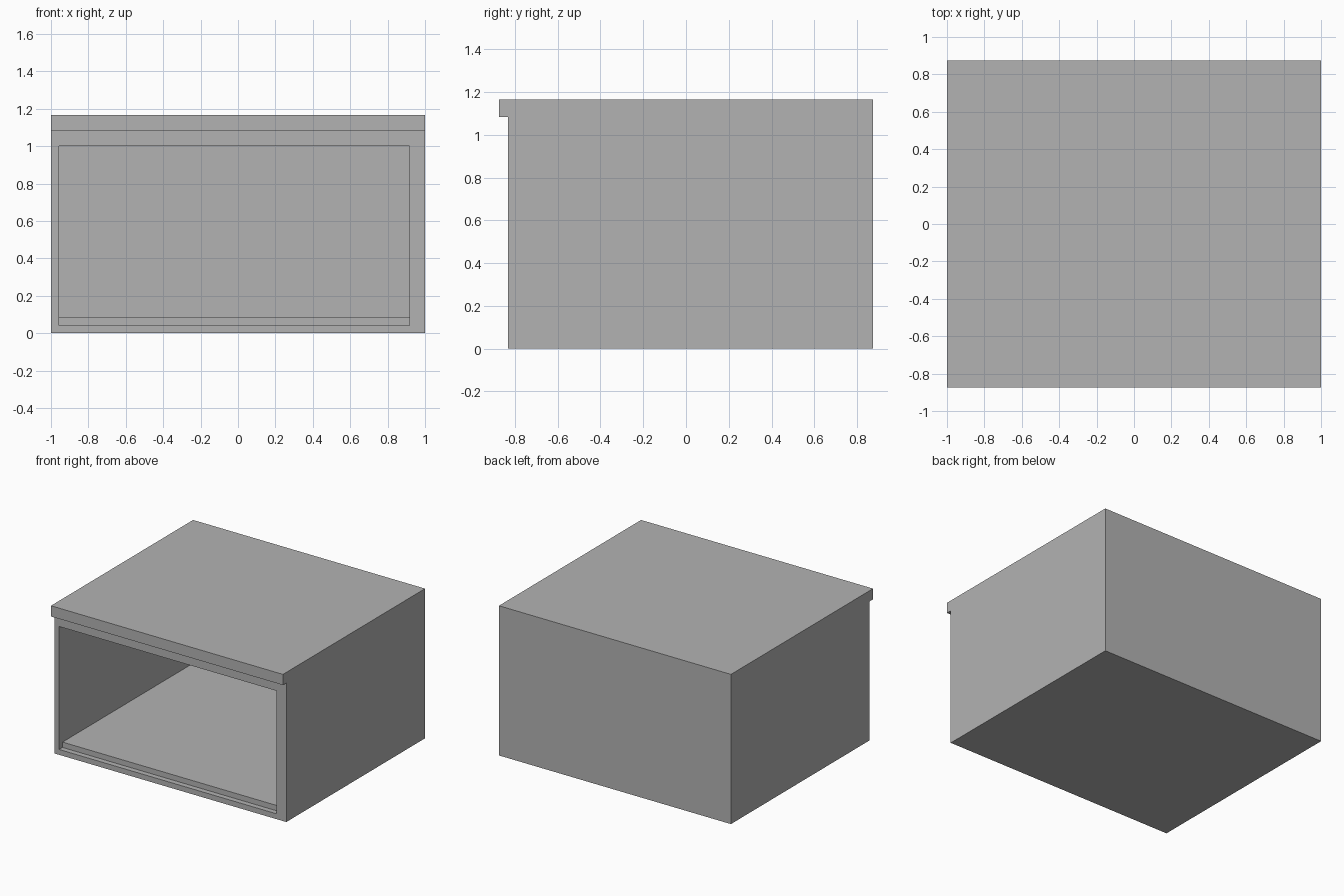
import bpy
import bmesh
from mathutils import Vector

cube = bpy.data.objects.get("Cube")
if cube:
    bpy.data.objects.remove(cube, do_unlink=True)

T = 1 / 24                      # panel thickness
HALF_W, HALF_D, HEIGHT = 1.0, 21 * T, 28 * T
FRONT = -HALF_D + T             # front face, behind the top lip

grey = bpy.data.materials.new("plain grey")
grey.use_nodes = True
grey.diffuse_color = (0.45, 0.45, 0.45, 1)
grey.node_tree.nodes["Principled BSDF"].inputs["Base Color"].default_value = grey.diffuse_color


def extrude_profile(name, profile, x0, x1):
    """Extrude a (y, z) side profile from x0 to x1."""
    bm = bmesh.new()
    face = bm.faces.new([bm.verts.new((x0, y, z)) for y, z in profile])
    ext = bmesh.ops.extrude_face_region(bm, geom=[face])
    verts = [g for g in ext["geom"] if isinstance(g, bmesh.types.BMVert)]
    bmesh.ops.translate(bm, verts=verts, vec=Vector((x1 - x0, 0, 0)))
    bmesh.ops.recalc_face_normals(bm, faces=bm.faces)
    mesh = bpy.data.meshes.new(name)
    bm.to_mesh(mesh)
    bm.free()
    mesh.materials.append(grey)
    obj = bpy.data.objects.new(name, mesh)
    bpy.context.collection.objects.link(obj)
    return obj


# Cabinet shell with the overhanging lip along the top front edge
shell = extrude_profile("cabinet_shell", [
    (FRONT, 0), (HALF_D, 0), (HALF_D, HEIGHT), (-HALF_D, HEIGHT),
    (-HALF_D, HEIGHT - 2 * T), (FRONT, HEIGHT - 2 * T)], -HALF_W, HALF_W)

# Open compartment with a low step just inside the front
top, back, outside = HEIGHT - 4 * T, HALF_D - T, FRONT - 0.2
cutter = extrude_profile("compartment_cutter", [
    (outside, T), (FRONT + T, T), (FRONT + T, 2 * T),
    (back, 2 * T), (back, top), (outside, top)], -HALF_W + T, HALF_W - 2 * T)
cutter.hide_render = True

cut = shell.modifiers.new("compartment", 'BOOLEAN')
cut.operation = 'DIFFERENCE'
cut.solver = 'EXACT'
cut.object = cutter

# Bake the cut and drop the helper
bpy.context.view_layer.update()
evaluated = shell.evaluated_get(bpy.context.evaluated_depsgraph_get())
mesh = bpy.data.meshes.new_from_object(evaluated)
shell.modifiers.clear()
shell.data = mesh
bpy.data.objects.remove(cutter, do_unlink=True)
